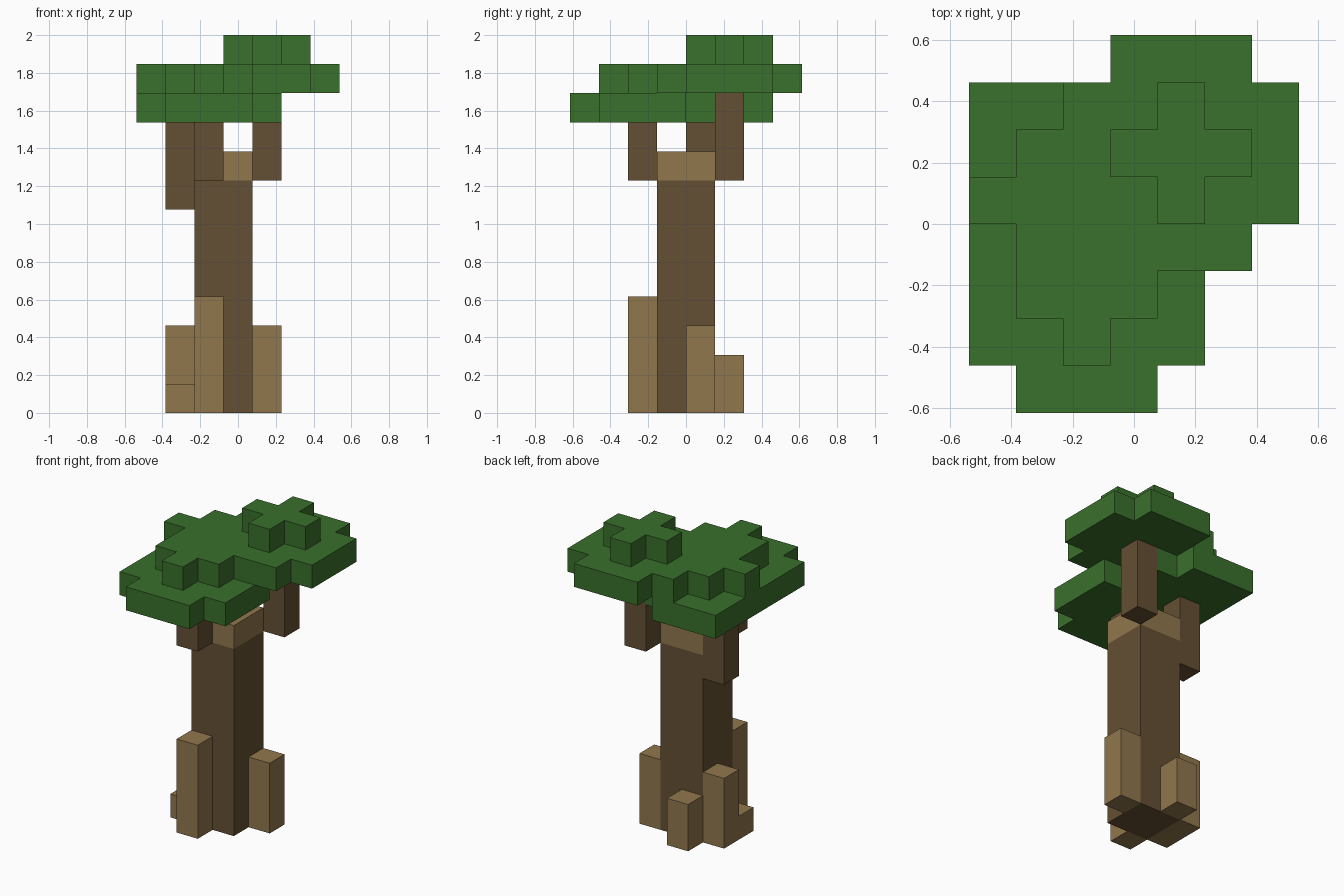
import bpy
import bmesh

cube = bpy.data.objects.get("Cube")
if cube:
    bpy.data.objects.remove(cube, do_unlink=True)

U = 2 / 13  # block size: the model is 7 x 8 x 13 blocks


def material(name, rgb):
    mat = bpy.data.materials.new(name)
    mat.use_nodes = True
    color = (*rgb, 1)
    mat.diffuse_color = color
    bsdf = next(n for n in mat.node_tree.nodes if n.type == "BSDF_PRINCIPLED")
    bsdf.inputs["Base Color"].default_value = color
    bsdf.inputs["Roughness"].default_value = 0.9
    return mat


BARK = material("dark bark", (0.130, 0.080, 0.033))
WOOD = material("light wood", (0.283, 0.184, 0.075))
LEAF = material("leaf green", (0.042, 0.162, 0.025))


def slab(name, rows, z0, z1, mat):
    """Extrude a footprint of block rows {row: (first, last)} from z0 to z1."""
    bm = bmesh.new()
    for j, (first, last) in rows.items():
        for i in range(first, last + 1):
            corners = ((i, j), (i + 1, j), (i + 1, j + 1), (i, j + 1))
            bm.faces.new([bm.verts.new(((x - 3.5) * U, (y - 4) * U, z0 * U))
                          for x, y in corners])
    bmesh.ops.remove_doubles(bm, verts=bm.verts, dist=0.001)
    bmesh.ops.dissolve_limit(bm, angle_limit=0.01, verts=bm.verts, edges=bm.edges)
    base = bm.faces[:]
    top = bmesh.ops.extrude_face_region(bm, geom=base, use_keep_orig=True)["geom"]
    verts = [v for v in top if isinstance(v, bmesh.types.BMVert)]
    bmesh.ops.translate(bm, verts=verts, vec=(0, 0, (z1 - z0) * U))
    bmesh.ops.recalc_face_normals(bm, faces=bm.faces)
    mesh = bpy.data.meshes.new(name)
    bm.to_mesh(mesh)
    bm.free()
    mesh.materials.append(mat)
    obj = bpy.data.objects.new(name, mesh)
    bpy.context.collection.objects.link(obj)
    return obj


def post(name, i, j, z0, z1, mat):
    return slab(name, {j: (i, i)}, z0, z1, mat)


# Trunk with a lighter cut top
trunk_rows = {3: (2, 3), 4: (2, 3)}
slab("trunk", trunk_rows, 0, 8, BARK)
slab("trunk_top", trunk_rows, 8, 9, WOOD)

# Roots around the base
post("front_root", 2, 2, 0, 4, WOOD)
post("left_root", 4, 4, 0, 3, WOOD)
post("back_root", 2, 5, 0, 2, WOOD)
post("right_root", 1, 4, 0, 3, WOOD)
post("right_low_root", 1, 3, 0, 1, WOOD)

# Branches holding up the leaves
post("front_branch", 2, 2, 8, 10, BARK)
post("right_branch", 1, 4, 7, 10, BARK)
post("back_left_branch", 4, 5, 8, 11, BARK)

# Three leaf layers
slab("lower_leaves", {0: (1, 3), 1: (0, 4), 2: (0, 4), 3: (0, 4),
                      4: (0, 3), 5: (0, 3), 6: (0, 2)}, 10, 11, LEAF)
slab("middle_leaves", {1: (2, 2), 2: (1, 3), 3: (1, 5), 4: (0, 6),
                       5: (1, 6), 6: (2, 6), 7: (3, 5)}, 11, 12, LEAF)
slab("top_leaves", {4: (4, 4), 5: (3, 5), 6: (4, 4)}, 12, 13, LEAF)
